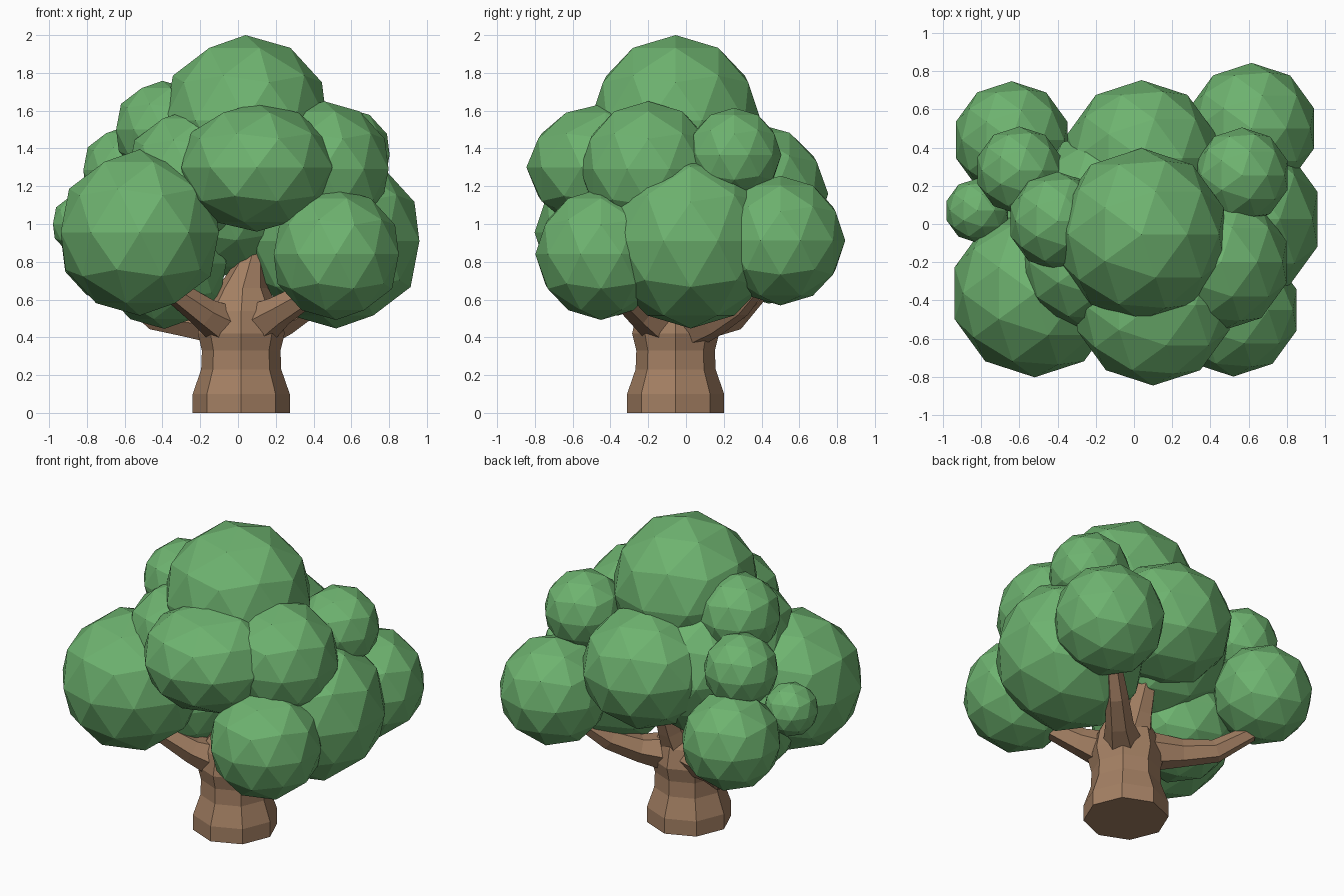
import bpy, bmesh, math
from mathutils import Vector

cube = bpy.data.objects.get("Cube")
if cube:
    bpy.data.objects.remove(cube, do_unlink=True)


def material(name, color):
    m = bpy.data.materials.new(name)
    m.use_nodes = True
    m.diffuse_color = color
    bsdf = next(n for n in m.node_tree.nodes if n.type == 'BSDF_PRINCIPLED')
    bsdf.inputs["Base Color"].default_value = color
    bsdf.inputs["Roughness"].default_value = 0.9
    return m


leaf = material("leaf green", (0.155, 0.45, 0.16, 1))
bark = material("bark brown", (0.37, 0.215, 0.125, 1))


def finish(name, bm, mat):
    bmesh.ops.recalc_face_normals(bm, faces=bm.faces)
    mesh = bpy.data.meshes.new(name)
    bm.to_mesh(mesh)
    bm.free()
    mesh.materials.append(mat)
    obj = bpy.data.objects.new(name, mesh)
    bpy.context.collection.objects.link(obj)
    return obj


def clump(name, center, radius, flat=1.0):
    """Faceted ball of leaves, optionally flattened in height."""
    bm = bmesh.new()
    bmesh.ops.create_icosphere(bm, subdivisions=2, radius=radius)
    bmesh.ops.scale(bm, vec=(1, 1, flat), verts=bm.verts)
    bmesh.ops.translate(bm, vec=center, verts=bm.verts)
    return finish(name, bm, leaf)


def tube(name, path, sides, upright=False):
    """Closed tapered tube through (x, y, z, radius) stations."""
    bm = bmesh.new()
    pts = [Vector(p[:3]) for p in path]
    rings = []
    for i, p in enumerate(pts):
        d = pts[min(i + 1, len(pts) - 1)] - pts[max(i - 1, 0)]
        d = Vector((0, 0, 1)) if upright else d.normalized()
        u = Vector((0, 1, 0)) if upright else d.cross(Vector((0, 0, 1))).normalized()
        v = d.cross(u)
        ring = []
        for k in range(sides):
            a = math.tau * k / sides
            ring.append(bm.verts.new(p + (u * math.cos(a) + v * math.sin(a)) * path[i][3]))
        rings.append(ring)
    for a, b in zip(rings, rings[1:]):
        for k in range(sides):
            n = (k + 1) % sides
            bm.faces.new((a[k], a[n], b[n], b[k]))
    bm.faces.new(rings[0])
    bm.faces.new(rings[-1])
    return finish(name, bm, bark)


# Trunk, narrowing at the waist and tapering into the leading shoot
X, Y = 0.017, -0.055
tube("trunk", [(X, Y, 0, .257), (X, Y, .1, .257), (X, Y, .23, .212), (X, Y, .33, .208),
               (X, Y, .42, .23), (X, Y, .54, .205), (.025, -.05, .66, .135),
               (.075, -.05, .84, .06)], 8, upright=True)

# Branches reaching out to the clumps
tube("front_right_branch", [(-.03, -.1, .44, .13), (-.18, -.23, .53, .085), (-.36, -.34, .66, .06)], 6)
tube("front_left_branch", [(.08, -.1, .45, .13), (.22, -.24, .54, .085), (.42, -.38, .66, .06)], 6)
tube("back_right_branch", [(-.05, 0, .47, .13), (-.27, .13, .48, .085), (-.43, .25, .5, .07),
                           (-.6, .38, .63, .05)], 6)
tube("back_left_branch", [(.08, 0, .45, .13), (.24, .15, .49, .085), (.37, .28, .57, .07),
                          (.5, .4, .7, .05)], 6)
tube("back_branch", [(.02, 0, .48, .13), (.04, .1, .66, .085), (.05, .2, .9, .055)], 6)

# Leaf crown
clump("crown_top", (.04, -.055, 1.548), .452)
clump("crown_core", (-.12, .08, 1.14), .43)
clump("front_upper_clump", (.1, -.425, 1.3), .42, .81)
clump("front_right_clump", (-.52, -.362, .955), .44)
clump("front_left_clump", (.52, -.45, .84), .348)
clump("left_large_clump", (.52, .025, .91), .463)
clump("left_upper_clump", (.455, -.2, 1.29), .36)
clump("left_small_clump", (.565, .255, 1.365), .25)
clump("back_left_clump", (.615, .5, .912), .343)
clump("back_clump", (.04, .345, 1.16), .408, .93)
clump("back_right_clump", (-.64, .44, .885), .307)
clump("right_small_clump", (-.6, .28, 1.285), .23)
clump("right_tiny_clump", (-.82, .07, 1.0), .168)
clump("right_top_clump", (-.4, .015, 1.5), .258)
clump("right_upper_clump", (-.25, -.2, 1.26), .35)
clump("right_lower_clump", (-.39, -.05, .79), .345)
